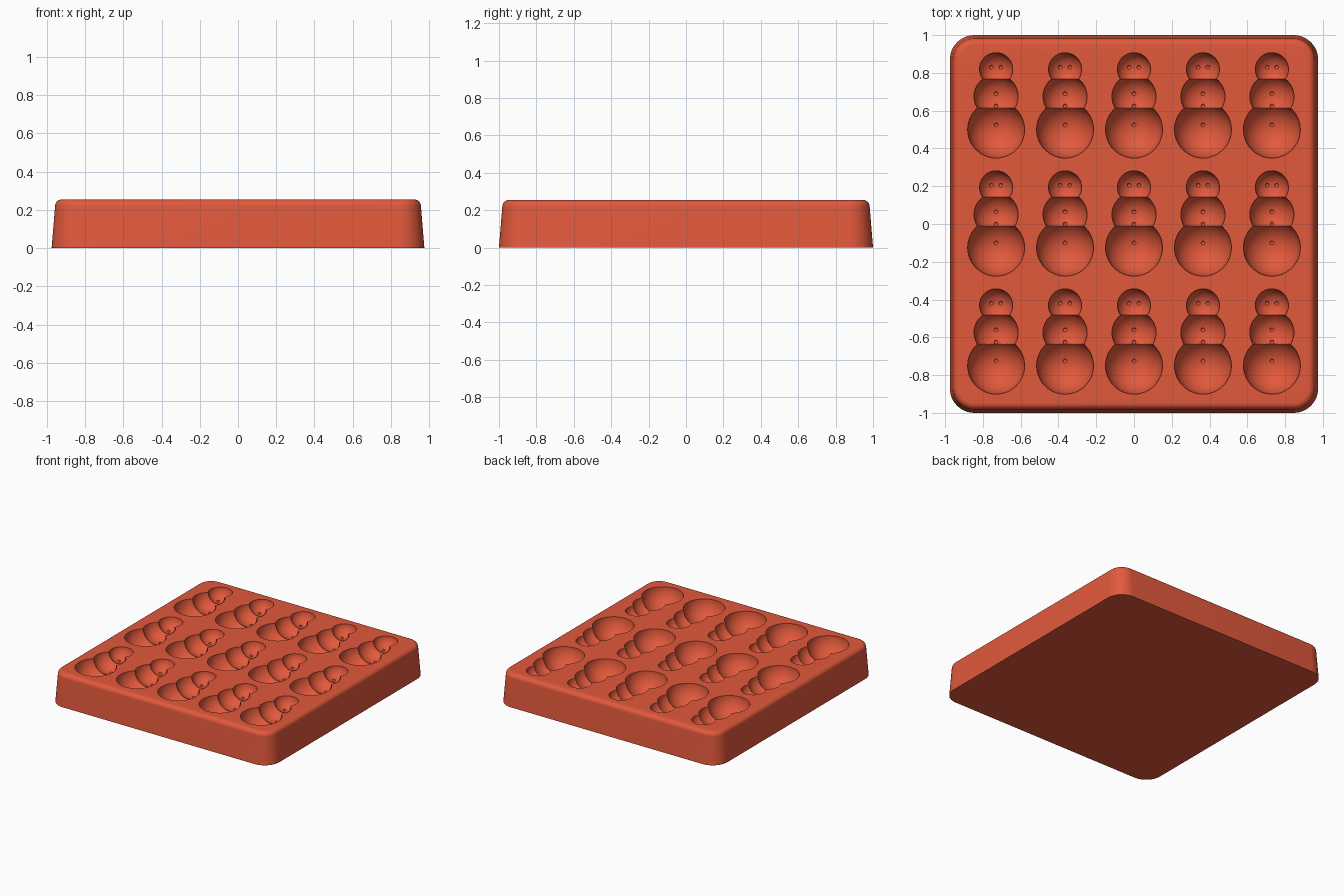
import bpy, bmesh, math
from mathutils import Matrix, Vector

cube = bpy.data.objects.get("Cube")
if cube:
    bpy.data.objects.remove(cube, do_unlink=True)

TOP = 0.255
COLUMNS = [i * 0.365 for i in range(-2, 3)]
ROWS = [i * 0.625 for i in (-1, 0, 1)]

silicone = bpy.data.materials.new("red_orange_silicone")
silicone.use_nodes = True
colour = (0.76, 0.1, 0.045, 1)
silicone.diffuse_color = colour
silicone.node_tree.nodes["Principled BSDF"].inputs["Base Color"].default_value = colour


def make_object(name, bm):
    mesh = bpy.data.meshes.new(name)
    bmesh.ops.recalc_face_normals(bm, faces=bm.faces)
    bm.to_mesh(mesh)
    bm.free()
    mesh.materials.append(silicone)
    obj = bpy.data.objects.new(name, mesh)
    bpy.context.collection.objects.link(obj)
    return obj


def rounded_rectangle(bm, half_x, half_y, radius, z, steps=12):
    ring = []
    for corner, (sx, sy) in enumerate([(1, 1), (-1, 1), (-1, -1), (1, -1)]):
        for i in range(steps + 1):
            a = (corner + i / steps) * math.pi / 2
            ring.append(bm.verts.new((sx * (half_x - radius) + radius * math.cos(a),
                                      sy * (half_y - radius) + radius * math.sin(a), z)))
    return ring


# Tapered tray block with a rounded upper rim: (inset, height) profile
EDGE = 0.035
profile = [(0, 0)]
for i in range(9):
    a = i / 8 * math.pi / 2
    profile.append((0.018 + EDGE * (1 - math.cos(a)), TOP - EDGE * (1 - math.sin(a))))

bm = bmesh.new()
rings = [rounded_rectangle(bm, 0.975 - d, 1 - d, 0.13 - d, z) for d, z in profile]
for low, high in zip(rings, rings[1:]):
    for i in range(len(low)):
        j = (i + 1) % len(low)
        bm.faces.new((low[i], low[j], high[j], high[i]))
bm.faces.new(rings[0][::-1])
bm.faces.new(rings[-1])
tray = make_object("mould_tray", bm)


def cut_spheres(name, centres, radius, segments, rings):
    """Hollow the same spheres out of the tray for every mould cavity."""
    bm = bmesh.new()
    for x in COLUMNS:
        for y in ROWS:
            for c in centres:
                place = Matrix.Translation(Vector((x, y, TOP)) + Vector(c))
                bmesh.ops.create_uvsphere(bm, u_segments=segments, v_segments=rings,
                                          radius=radius, matrix=place)
    cutter = make_object(name, bm)
    cutter.hide_render = True
    mod = tray.modifiers.new(name, 'BOOLEAN')
    mod.operation = 'DIFFERENCE'
    mod.solver = 'EXACT'
    mod.object = cutter
    bpy.context.view_layer.objects.active = tray
    bpy.ops.object.modifier_apply(modifier=name)
    bpy.data.objects.remove(cutter, do_unlink=True)


# Three-ball snowman cavities: (y, radius)
BALLS = {"base": (-0.125, 0.151), "middle": (0.05, 0.117), "head": (0.194, 0.088)}
for part, (y, radius) in BALLS.items():
    cut_spheres(part + "_cutter", [(0, y, 0)], radius, 48, 25)


def dimple(part, x, y):
    ball_y, r = BALLS[part]
    return (x, y, -math.sqrt(r * r - x * x - (y - ball_y) ** 2))


# Small dimples for the buttons and eyes
dimples = [dimple("base", 0, -0.1), dimple("middle", 0, 0.0), dimple("middle", 0, 0.065),
           dimple("head", -0.025, 0.205), dimple("head", 0.025, 0.205)]
cut_spheres("dimple_cutter", dimples, 0.011, 12, 9)

# Smooth shading with crisp cavity edges
bpy.ops.object.select_all(action='DESELECT')
tray.select_set(True)
bpy.context.view_layer.objects.active = tray
bpy.ops.object.shade_smooth_by_angle(angle=math.radians(30))
